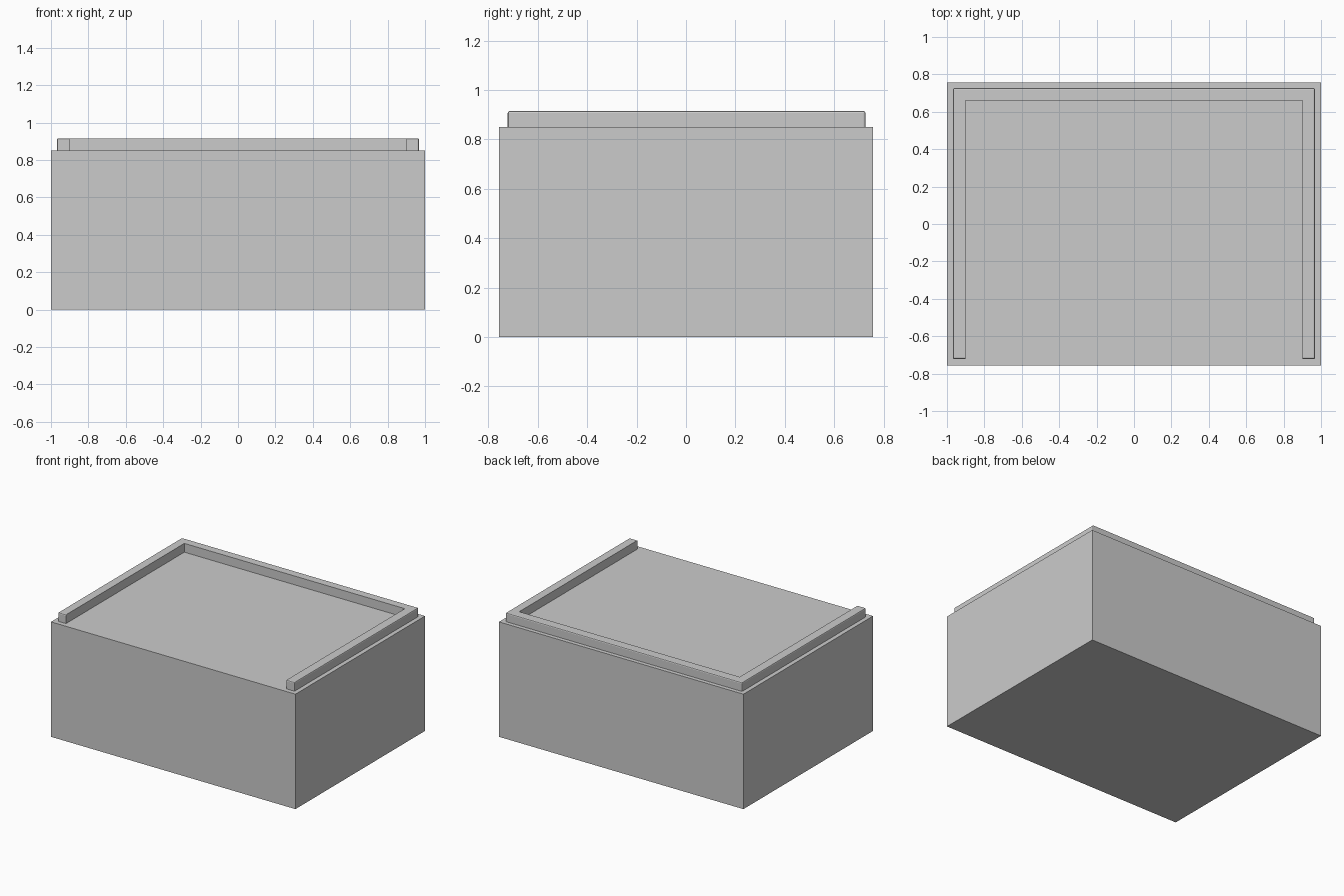
import bpy
import bmesh

if "Cube" in bpy.data.objects:
    bpy.data.objects.remove(bpy.data.objects["Cube"], do_unlink=True)

HALF_X, HALF_Y, TOP, RAIL_TOP = 1.0, 0.757, 0.85, 0.915

grey = bpy.data.materials.new("light grey")
grey.use_nodes = True
colour = (0.6, 0.6, 0.6, 1)
grey.diffuse_color = colour
grey.node_tree.nodes["Principled BSDF"].inputs["Base Color"].default_value = colour


def prism(name, outline, bottom, top, bevel_rule=None, bevel=0.008):
    """Extrude a flat outline upward, rounding the edges picked by a rule."""
    bm = bmesh.new()
    base = bm.faces.new([bm.verts.new((x, y, bottom)) for x, y in outline])
    grown = bmesh.ops.extrude_face_region(bm, geom=[base], use_keep_orig=True)
    moved = [v for v in grown["geom"] if isinstance(v, bmesh.types.BMVert)]
    bmesh.ops.translate(bm, verts=moved, vec=(0, 0, top - bottom))
    bmesh.ops.recalc_face_normals(bm, faces=bm.faces)
    if bevel_rule:
        edges = [e for e in bm.edges if bevel_rule(e)]
        bmesh.ops.bevel(bm, geom=edges, offset=bevel, segments=2,
                        profile=0.5, affect='EDGES')
    mesh = bpy.data.meshes.new(name)
    bm.to_mesh(mesh)
    bm.free()
    mesh.materials.append(grey)
    obj = bpy.data.objects.new(name, mesh)
    bpy.context.collection.objects.link(obj)
    return obj


# Solid box body
prism("box_body", [(-HALF_X, -HALF_Y), (HALF_X, -HALF_Y),
                   (HALF_X, HALF_Y), (-HALF_X, HALF_Y)], 0, TOP)

# U-shaped rail on the top, open at the front
OUT_X, IN_X, BACK, IN_BACK, FRONT = 0.968, 0.902, 0.727, 0.661, -0.722
half = [(IN_X, IN_BACK), (IN_X, FRONT), (OUT_X, FRONT), (OUT_X, BACK)]
outline = half + [(-x, y) for x, y in reversed(half)]


def outer_edge(edge):
    """Top rim and upright corners on the outside of the rail."""
    a, b = (v.co for v in edge.verts)
    if max(a.z, b.z) < RAIL_TOP - 0.001:
        return False
    on_side = abs(a.x) > IN_X + 0.01 and abs(b.x) > IN_X + 0.01
    on_front = a.y < 0 and b.y < 0 and abs(a.x - b.x) > 0.01
    return on_side or on_front


prism("top_rail", outline, TOP, RAIL_TOP, outer_edge)
